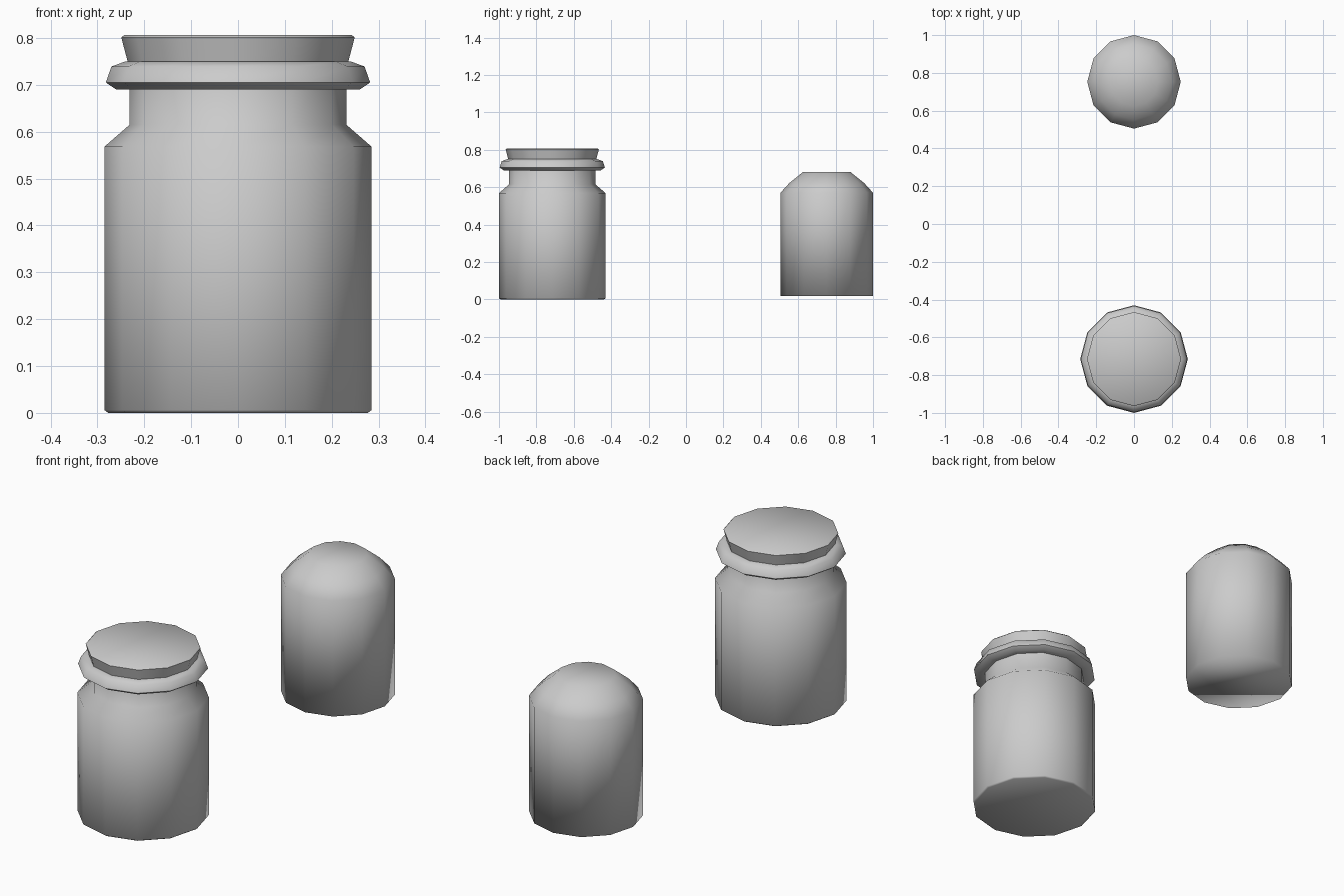
import bpy, bmesh, math

if "Cube" in bpy.data.objects:
    bpy.data.objects.remove(bpy.data.objects["Cube"])

SIDES = 12


def lathe(name, profile, y, angle, closed=False):
    """Spin (radius, z) points, bottom to top, around a vertical axis at y."""
    bm = bmesh.new()
    rings = []
    for r, z in profile:
        rings.append([bm.verts.new((r * math.cos(2 * math.pi * i / SIDES),
                                    r * math.sin(2 * math.pi * i / SIDES), z))
                      for i in range(SIDES)])
    pairs = list(zip(rings, rings[1:]))
    if closed:
        pairs.append((rings[-1], rings[0]))
    for low, high in pairs:
        for i in range(SIDES):
            j = (i + 1) % SIDES
            bm.faces.new((low[i], low[j], high[j], high[i]))
    if not closed:
        bm.faces.new(rings[0][::-1])
        bm.faces.new(rings[-1])
    bmesh.ops.recalc_face_normals(bm, faces=bm.faces)
    mesh = bpy.data.meshes.new(name)
    bm.to_mesh(mesh)
    bm.free()
    obj = bpy.data.objects.new(name, mesh)
    obj.location.y = y
    bpy.context.collection.objects.link(obj)
    bpy.ops.object.select_all(action='DESELECT')
    obj.select_set(True)
    bpy.context.view_layer.objects.active = obj
    bpy.ops.object.shade_smooth_by_angle(angle=math.radians(angle))
    return obj


JAR_Y, FILL_Y = -0.715, 0.7525

# Jar body with shoulder and straight neck
lathe("jar_body", [(0.277, 0), (0.285, 0.006), (0.285, 0.568),
                   (0.231, 0.615), (0.231, 0.75)], JAR_Y, 60)

# Rounded lip around the neck
lathe("jar_lip", [(0.225, 0.692), (0.26, 0.69), (0.282, 0.705),
                  (0.27, 0.739), (0.24, 0.75), (0.225, 0.75)],
      JAR_Y, 60, closed=True)

# Tapered stopper
lathe("stopper", [(0.235, 0.748), (0.249, 0.801), (0.243, 0.806)], JAR_Y, 60)

# Domed contents standing apart, shaded fully smooth
lathe("jar_contents", [(0.2475, 0.018), (0.2475, 0.57), (0.2, 0.622),
                       (0.128, 0.68)], FILL_Y, 180)
